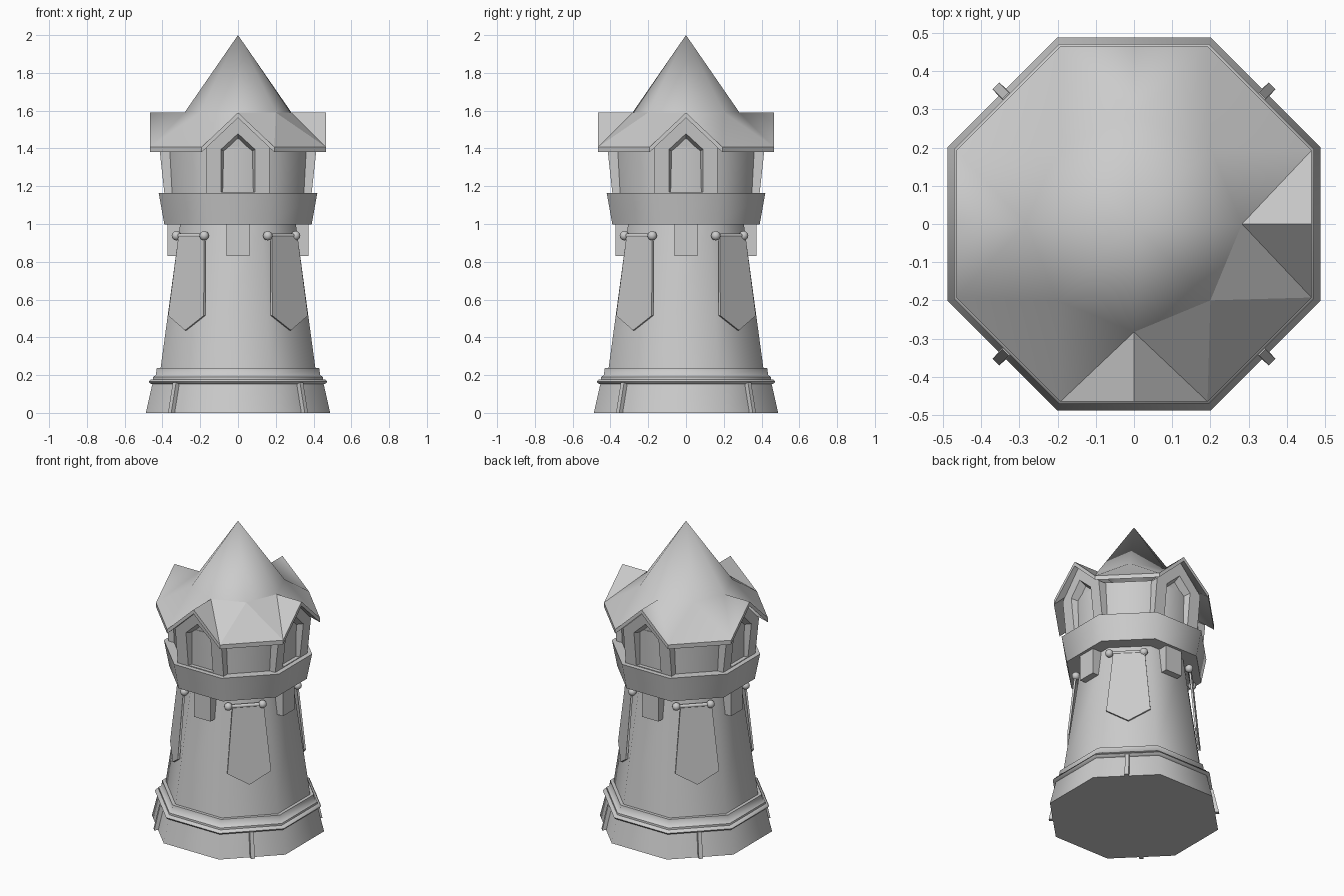
import bpy, bmesh, math
from mathutils import Vector

cube = bpy.data.objects.get("Cube")
if cube:
    bpy.data.objects.remove(cube)

GREY = 0.6
stone = bpy.data.materials.new("plain grey")
stone.use_nodes = True
stone.diffuse_color = (GREY, GREY, GREY, 1)
stone.node_tree.nodes["Principled BSDF"].inputs["Base Color"].default_value = (GREY, GREY, GREY, 1)

CARDINALS = [math.radians(a) for a in (0, 90, 180, 270)]
DIAGONALS = [math.radians(a) for a in (45, 135, 225, 315)]
CORNER = math.cos(math.pi / 8)


def place(r, t, z, angle):
    """Point at radial distance r, sideways offset t and height z, facing angle."""
    c, s = math.cos(angle), math.sin(angle)
    return Vector((r * c - t * s, r * s + t * c, z))


def finish(bm, name, smooth_angle=None):
    bmesh.ops.recalc_face_normals(bm, faces=bm.faces)
    mesh = bpy.data.meshes.new(name)
    bm.to_mesh(mesh)
    bm.free()
    mesh.materials.append(stone)
    ob = bpy.data.objects.new(name, mesh)
    bpy.context.collection.objects.link(ob)
    if smooth_angle:
        bpy.ops.object.select_all(action="DESELECT")
        ob.select_set(True)
        bpy.context.view_layer.objects.active = ob
        bpy.ops.object.shade_smooth_by_angle(angle=math.radians(smooth_angle))
    return ob


def bridge(bm, a, b):
    for i in range(len(a)):
        j = (i + 1) % len(a)
        bm.faces.new((a[i], a[j], b[j], b[i]))


def octagon(name, profile, closed=False, smooth=50):
    """Stack of octagon rings from (apothem, z) pairs; closed makes a hoop."""
    bm = bmesh.new()
    rings = [[bm.verts.new(place(r / CORNER, 0, z, math.pi * (i + 0.5) / 4)) for i in range(8)]
             for r, z in profile]
    for a, b in zip(rings, rings[1:]):
        bridge(bm, a, b)
    if closed:
        bridge(bm, rings[-1], rings[0])
    else:
        bm.faces.new(rings[0])
        bm.faces.new(rings[-1])
    return finish(bm, name, smooth)


def prism(name, front, back, angle):
    """Solid between two matching outlines of (r, t, z) points."""
    bm = bmesh.new()
    a, b = [[bm.verts.new(place(*p, angle)) for p in loop] for loop in (front, back)]
    bridge(bm, a, b)
    bm.faces.new(a)
    bm.faces.new(b)
    return finish(bm, name)


# Tower: foot, mouldings, tapering shaft, parapet and the lantern room core
octagon("foot", [(0.488, 0), (0.452, 0.16)])
octagon("hoop", [(0.44, 0.15), (0.465, 0.155), (0.472, 0.165), (0.465, 0.175), (0.44, 0.18)], closed=True)
octagon("plinth", [(0.452, 0.155), (0.45, 0.19), (0.435, 0.2), (0.43, 0.237)])
octagon("shaft", [(0.412, 0.22), (0.305, 1.01)])
octagon("parapet", [(0.39, 0.998), (0.42, 1.165)])
octagon("room_core", [(0.365, 1.15), (0.375, 1.41)])


def wall_r(z):
    return 0.39 + 0.11 * (z - 1.165)


def arch(half, low, shoulder, peak, inset=0.0):
    flat = [(-half, low), (half, low), (half, shoulder), (0, peak), (-half, shoulder)]
    return [(wall_r(z) - inset, t, z) for t, z in flat]


# Dormers with a sunken pointed window
def dormer(angle):
    bm = bmesh.new()
    outer = arch(0.168, 1.14, 1.405, 1.565)
    loops = [[(0.2, t, z) for r, t, z in outer], outer,
             arch(0.09, 1.17, 1.395, 1.478), arch(0.074, 1.17, 1.385, 1.455, 0.045)]
    rings = [[bm.verts.new(place(*p, angle)) for p in loop] for loop in loops]
    for a, b in zip(rings, rings[1:]):
        bridge(bm, a, b)
    bm.faces.new(rings[0])
    bm.faces.new(rings[-1])
    return finish(bm, "window_dormer")


for a in CARDINALS:
    dormer(a)
    # Square corbel under the parapet
    outline = [(-0.06, 0.83), (0.06, 0.83), (0.06, 1.0), (-0.06, 1.0)]
    prism("corbel", [(0.372, t, z) for t, z in outline], [(0.27, t, z) for t, z in outline], a)


# Roof: spire flowing into eaves, with a gable over each dormer
def build_roof():
    bm = bmesh.new()
    eave_r, eave_z, gable_z, ring_r, drop = 0.465, 1.408, 1.59, 0.283, 0.028
    half = eave_r * math.tan(math.pi / 8)
    edges = []
    for level in (0, drop):
        apex = bm.verts.new((0, 0, 2.0 - level))
        ring = [bm.verts.new(place(ring_r, 0, gable_z - level, math.pi * i / 4)) for i in range(8)]
        edge = []
        for a in CARDINALS:
            for t, z in ((-half, eave_z), (0, gable_z), (half, eave_z)):
                edge.append(bm.verts.new(place(eave_r, t, z - level, a)))
        for i in range(8):
            bm.faces.new((apex, ring[i], ring[(i + 1) % 8])).smooth = True
        for k in range(4):
            right, peak, left = edge[3 * k:3 * k + 3]
            following = edge[(3 * k + 3) % 12]
            card, diag, card2 = ring[2 * k], ring[2 * k + 1], ring[(2 * k + 2) % 8]
            gable = [bm.faces.new((card, right, peak)), bm.faces.new((card, peak, left))]
            slope = [bm.faces.new((card, left, diag)), bm.faces.new((left, following, diag)),
                     bm.faces.new((following, card2, diag))]
            # The front corner keeps crisp folds, the rest is soft
            for f in gable:
                f.smooth = k in (1, 2)
            for f in slope:
                f.smooth = k != 3
        edges.append(edge)
    bridge(bm, *edges)
    finish(bm, "roof")


build_roof()


def rod(name, start, end, radius, sides):
    axis = end - start
    bm = bmesh.new()
    bmesh.ops.create_cone(bm, cap_ends=True, segments=sides, radius1=radius, radius2=radius, depth=axis.length)
    bm.transform(axis.to_track_quat("Z", "Y").to_matrix().to_4x4())
    bmesh.ops.translate(bm, verts=bm.verts, vec=(start + end) / 2)
    finish(bm, name, 50)


# Banners on rods with ball ends, and ribs on the foot
for a in DIAGONALS:
    ends = [place(0.342, t, 0.938, a) for t in (-0.119, 0.089)]
    rod("banner_rod", ends[0], ends[1], 0.012, 8)
    for p in ends:
        bm = bmesh.new()
        bmesh.ops.create_uvsphere(bm, u_segments=12, v_segments=8, radius=0.025)
        bmesh.ops.translate(bm, verts=bm.verts, vec=p)
        finish(bm, "rod_ball", 50)
    cloth = [(0.35, -0.095, 0.94), (0.35, 0.095, 0.94), (0.39, 0.133, 0.515),
             (0.397, 0, 0.437), (0.39, -0.133, 0.515)]
    prism("banner", cloth, [(r - 0.012, t, z) for r, t, z in cloth], a)
    low = [(0.46, -0.016, 0), (0.512, -0.012, 0), (0.512, 0.012, 0), (0.46, 0.016, 0)]
    prism("foot_rib", low, [(r - 0.036, t, 0.16) for r, t, z in low], a)
